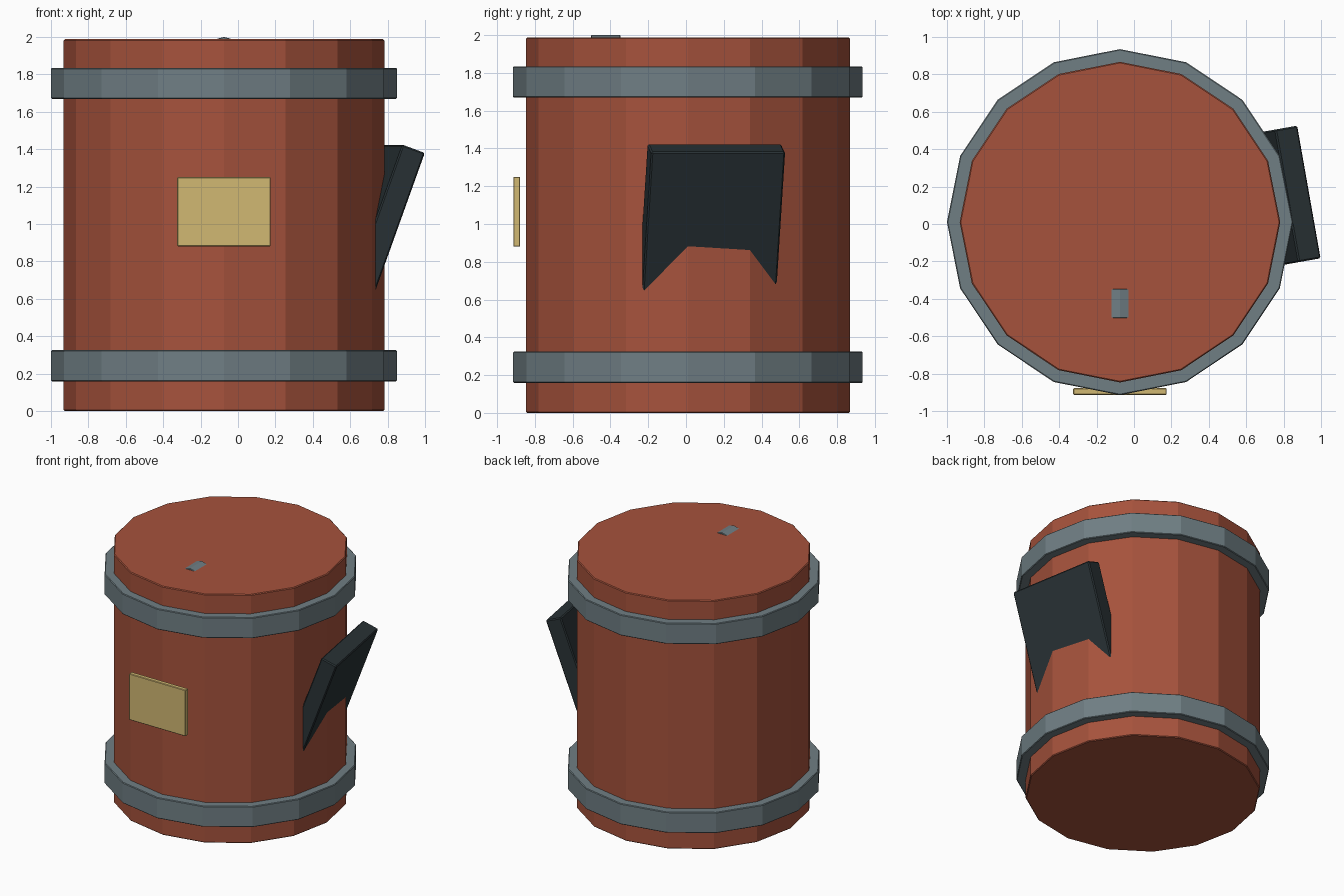
import bpy
from math import radians
from mathutils import Euler, Vector

if "Cube" in bpy.data.objects:
    bpy.data.objects.remove(bpy.data.objects["Cube"])

CX, CY = -0.075, 0.01   # barrel axis


def material(name, r, g, b):
    m = bpy.data.materials.new(name)
    m.diffuse_color = (r, g, b, 1)
    m.use_nodes = True
    m.node_tree.nodes["Principled BSDF"].inputs["Base Color"].default_value = m.diffuse_color
    return m


RUST = material("rust_paint", 0.38, 0.085, 0.045)
STEEL = material("steel", 0.16, 0.21, 0.23)
BRASS = material("plate_yellow", 0.64, 0.48, 0.17)
DARK = material("dark_metal", 0.022, 0.032, 0.036)


def finish(name, mat, bevel=0.0):
    ob = bpy.context.object
    ob.name = name
    ob.data.materials.append(mat)
    if bevel:
        b = ob.modifiers.new("edge_bevel", 'BEVEL')
        b.width = bevel
        b.segments = 1
        b.limit_method = 'ANGLE'
        b.angle_limit = radians(40)
    return ob


def cylinder(name, mat, sides, r, depth, loc, rot=(0, 0, 0), bevel=0.0):
    bpy.ops.mesh.primitive_cylinder_add(vertices=sides, radius=r, depth=depth,
                                        location=loc, rotation=rot)
    return finish(name, mat, bevel)


def box(name, mat, size, loc, rot=(0, 0, 0), bevel=0.0):
    bpy.ops.mesh.primitive_cube_add(size=1, location=loc, rotation=rot)
    bpy.context.object.scale = size
    bpy.ops.object.transform_apply(location=False, rotation=False, scale=True)
    return finish(name, mat, bevel)


# Sixteen-sided barrel
cylinder("barrel_body", RUST, 16, 0.857, 1.988, (CX, CY, 0.994), bevel=0.006)

# Two hoops around the barrel
for name, z in (("lower_hoop", 0.242), ("upper_hoop", 1.752)):
    cylinder(name, STEEL, 16, 0.925, 0.166, (CX, CY, z), bevel=0.005)

# Cap pin lying almost sunk into the lid
cylinder("lid_pin", STEEL, 12, 0.09, 0.155, (CX, -0.425, 1.91),
         rot=(radians(90), 0, 0), bevel=0.003)

# Blank label plate on the front
box("label_plate", BRASS, (0.5, 0.036, 0.37), (CX, -0.896, 1.065), bevel=0.004)

# Tilted side block, placed by its outer top front corner
size = Vector((0.13, 0.72, 0.92))
rot = Euler((0, radians(20), radians(10)))
corner = Vector((1.0, -0.183, 1.38))
centre = corner - rot.to_matrix() @ Vector((size.x / 2, -size.y / 2, size.z / 2))
box("side_block", DARK, size, centre, rot, bevel=0.008)
